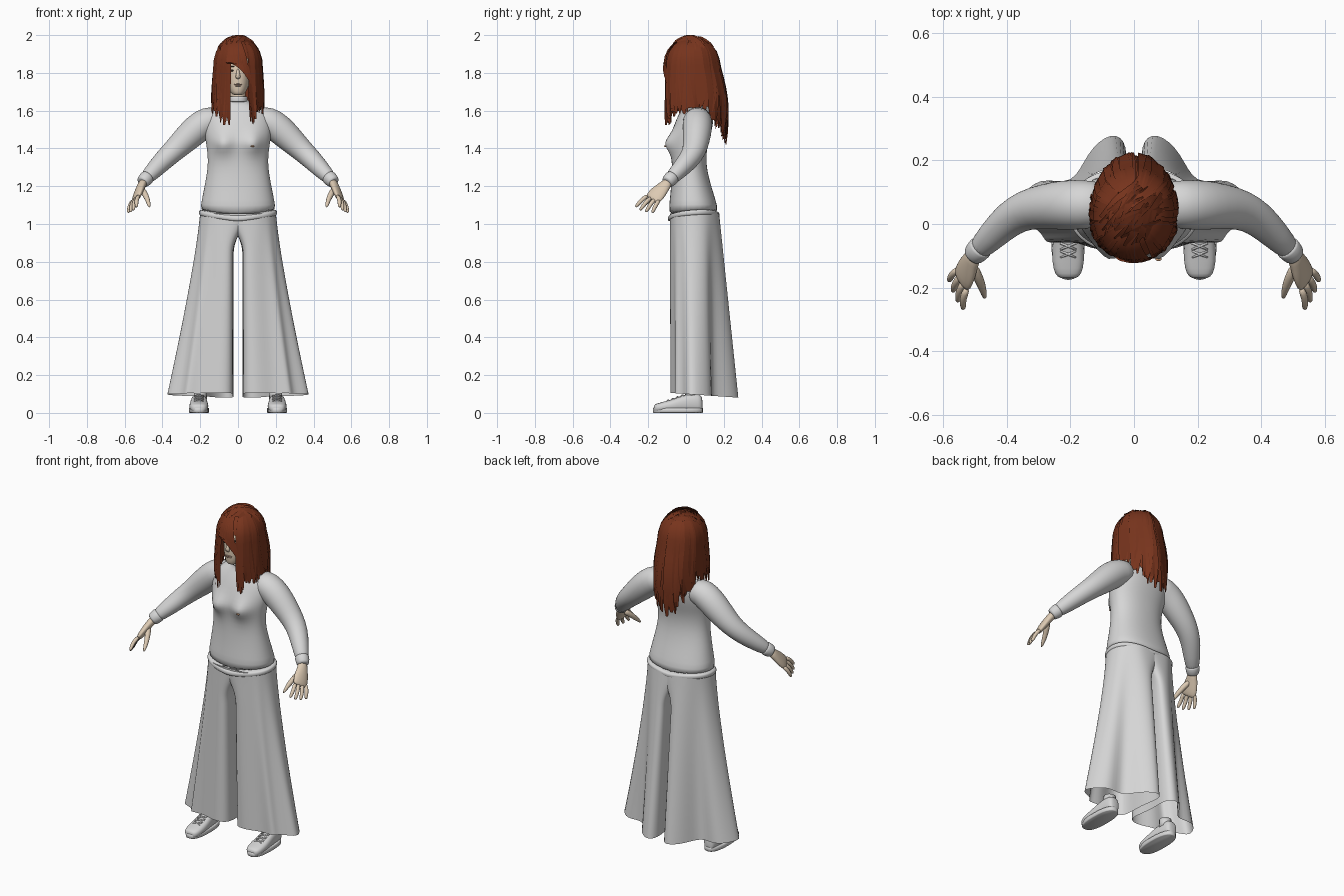
import bpy, bmesh, random
from math import sin, cos, pi, exp, radians
from mathutils import Vector

random.seed(4)
cube = bpy.data.objects.get("Cube")
if cube:
    bpy.data.objects.remove(cube)


def material(name, color):
    m = bpy.data.materials.new(name)
    m.use_nodes = True
    m.diffuse_color = (*color, 1)
    bsdf = m.node_tree.nodes["Principled BSDF"]
    bsdf.inputs["Base Color"].default_value = (*color, 1)
    bsdf.inputs["Roughness"].default_value = 0.7
    return m


CLOTH = material("pale grey cloth", (0.67, 0.67, 0.67))
SKIN = material("light skin", (0.72, 0.59, 0.45))
HAIR = material("auburn hair", (0.185, 0.034, 0.012))
LIPS = material("muted lips", (0.45, 0.3, 0.23))
DARK = material("dark eye", (0.06, 0.04, 0.03))
PEACH = material("peach patch", (0.75, 0.42, 0.24))


def finish(name, bm, mat, mirror=False, subdiv=0):
    bmesh.ops.recalc_face_normals(bm, faces=bm.faces[:])
    me = bpy.data.meshes.new(name)
    bm.to_mesh(me)
    bm.free()
    me.materials.append(mat)
    me.shade_smooth()
    ob = bpy.data.objects.new(name, me)
    bpy.context.collection.objects.link(ob)
    if mirror:
        ob.modifiers.new("Mirror", "MIRROR").use_mirror_merge = False
    if subdiv:
        sub = ob.modifiers.new("Subdivision", "SUBSURF")
        sub.levels = sub.render_levels = subdiv


def add_loft(bm, rings, caps=True):
    rows = [[bm.verts.new(p) for p in ring] for ring in rings]
    n = len(rows[0])
    for a, b in zip(rows, rows[1:]):
        for i in range(n):
            bm.faces.new((a[i], a[(i + 1) % n], b[(i + 1) % n], b[i]))
    if caps:
        bm.faces.new(rows[0])
        bm.faces.new(rows[-1])


def loft(name, rings, mat, caps=True, **kw):
    bm = bmesh.new()
    add_loft(bm, rings, caps)
    finish(name, bm, mat, **kw)


def spow(v, e):
    return (1 if v >= 0 else -1) * abs(v) ** e


def ring(z, hw, front, back, n=28, e=0.9, cx=0):
    mid, ry = (front + back) / 2, (back - front) / 2
    angles = [2 * pi * i / n for i in range(n)]
    return [Vector((cx + hw * spow(cos(t), e), mid + ry * spow(sin(t), e), z)) for t in angles]


def tube_rings(path, side=(0, 0, 1), n=12):
    """Path entries are (point, radius across, radius along side)."""
    pts = [Vector(p[0]) for p in path]
    out = []
    for i, (_, ru, rv) in enumerate(path):
        d = (pts[min(i + 1, len(pts) - 1)] - pts[max(i - 1, 0)]).normalized()
        u = d.cross(Vector(side)).normalized()
        v = u.cross(d)
        out.append([pts[i] + u * ru * cos(2 * pi * k / n) + v * rv * sin(2 * pi * k / n)
                    for k in range(n)])
    return out


def ellipsoid(bm, centre, size):
    made = bmesh.ops.create_uvsphere(bm, u_segments=16, v_segments=10, radius=1)["verts"]
    for v in made:
        v.co = Vector(centre) + Vector([a * b for a, b in zip(v.co, size)])


# Sweater body with bust, tilted hem and collar
def tilt(points):
    for p in points:
        p.z += 0.07 * (p.y - 0.04) + 0.12 * abs(p.x) - 0.008
    return points


body = [(1.04, .203, -.092, .175), (1.1, .198, -.09, .165), (1.16, .186, -.083, .147),
        (1.22, .174, -.078, .128), (1.3, .16, -.074, .109), (1.36, .161, -.076, .108),
        (1.4, .166, -.078, .113), (1.43, .17, -.08, .12), (1.46, .176, -.078, .128),
        (1.5, .18, -.07, .138), (1.56, .178, -.05, .148), (1.605, .15, -.025, .142),
        (1.63, .095, -.01, .118), (1.642, .056, -.008, .095), (1.68, .049, -.012, .085)]
torso = []
for row in body:
    r = ring(*row)
    for p in r:
        if p.y < 0:
            p.y -= 0.052 * exp(-((abs(p.x) - .078) / .045) ** 2 - ((p.z - 1.425) / .05) ** 2)
    torso.append(tilt(r) if row[0] < 1.05 else r)
loft("sweater_body", torso, CLOTH, subdiv=1)
loft("sweater_hem", [tilt(ring(z, .203 + o, -.092 - o, .174 + o)) for z, o in
                     ((1.028, -.012), (1.03, .003), (1.042, .006), (1.056, .004), (1.062, -.008))],
     CLOTH, subdiv=1)
loft("collar_fold", [ring(z, .046 + o, -.012 - o, .085 + o) for z, o in
                     ((1.645, 0), (1.648, .007), (1.66, .005), (1.672, .006), (1.678, 0))],
     CLOTH, subdiv=1)
bm = bmesh.new()
ellipsoid(bm, (.077, -.11, 1.412), (.01, .0065, .004))
finish("bust_patch", bm, PEACH)

# Sleeves and cuffs
sleeve = [((.08, .065, 1.56), .07, .062), ((.16, .06, 1.548), .079, .08),
          ((.22, .06, 1.503), .079, .08), ((.28, .055, 1.446), .072, .072),
          ((.34, .045, 1.389), .064, .061), ((.39, .018, 1.342), .057, .055),
          ((.44, -.03, 1.29), .048, .047), ((.505, -.098, 1.222), .034, .034)]
loft("sleeves", tube_rings(sleeve, n=20), CLOTH, mirror=True, subdiv=1)
cuff = [((.478, -.07, 1.25), .036, .036), ((.481, -.073, 1.247), .041, .041),
        ((.505, -.098, 1.222), .036, .036), ((.509, -.102, 1.218), .028, .028)]
loft("cuffs", tube_rings(cuff, n=20), CLOTH, mirror=True, subdiv=1)

# Hands: palm, four fingers and a thumb
across = Vector((-.38, -.86, .33)).normalized()
bm = bmesh.new()
palm = [((.495, -.088, 1.23), .024, .027), ((.512, -.112, 1.203), .022, .032),
        ((.526, -.145, 1.168), .021, .048), ((.539, -.174, 1.136), .017, .048),
        ((.543, -.183, 1.127), .009, .041)]
add_loft(bm, tube_rings(palm, across))
for i, reach in enumerate((1, 1.1, 1.08, .98)):
    f = i / 3
    base = Vector((.538, -.17, 1.14)) + across * (.036 - .07 * f)
    tip = Vector((.538, -.268, 1.09)).lerp(Vector((.583, -.18, 1.058)), f)
    tip = base + (tip - base) * reach
    knuckle = base.lerp(tip, .5) + Vector((.008, 0, .007))
    add_loft(bm, tube_rings([(base, .013, .013), (knuckle, .012, .012),
                             (base.lerp(tip, .9), .0105, .0105), (tip, .005, .005)], across, 8))
add_loft(bm, tube_rings([((.512, -.125, 1.19), .019, .019), ((.488, -.17, 1.152), .017, .017),
                         ((.475, -.205, 1.118), .0135, .0135), ((.468, -.237, 1.086), .006, .006)],
                        n=8))
finish("hands", bm, SKIN, mirror=True, subdiv=1)

# Flared trouser legs: hip outline blended into a hem with a fold behind the front panel
hip = [(-.08, -.088), (.08, -.087), (.13, -.07), (.16, -.05), (.18, -.028), (.197, 0),
       (.204, .05), (.19, .1), (.155, .138), (.11, .168), (.06, .178), (-.08, .172),
       (-.08, .1), (-.08, 0)]
hem = [(.024, -.075), (.11, -.09), (.2, -.045), (.285, -.07), (.285, -.015), (.385, .005),
       (.37, .07), (.3, .155), (.19, .115), (.15, .225), (.07, .295), (.014, .255),
       (.034, .12), (.026, .02)]
rings = []
for k in range(17):
    t = k / 16
    pts = []
    for i, (a, b) in enumerate(zip(hip, hem)):
        wx = min(1, t / .16) if i in (0, 11, 12, 13) else t ** 1.2
        pts.append(Vector((a[0] + (b[0] - a[0]) * wx, a[1] + (b[1] - a[1]) * t,
                           1.055 - (.955 + .07 * b[1]) * t)))
    rings.append(pts)
loft("trouser_legs", rings, CLOTH, caps=False, mirror=True, subdiv=2)

# Shoes: upper, sole, laces and ankle
upper = []
for y, hw, h in ((-.172, .024, .035), (-.16, .042, .045), (-.12, .052, .055), (-.06, .05, .072),
                 (-.01, .044, .095), (.05, .04, .1), (.078, .035, .093), (.088, .02, .07)):
    upper.append([Vector((.207 + hw * spow(cos(2 * pi * k / 16), .75), y,
                          h / 2 + .004 + h / 2 * spow(sin(2 * pi * k / 16), .75)))
                  for k in range(16)])
loft("shoe_uppers", upper, CLOTH, mirror=True, subdiv=1)
loft("shoe_soles", [ring(z, .053 + o, -.176 - o, .09 + o, 24, .8, .207) for z, o in
                    ((0, -.004), (.003, 0), (.024, 0), (.027, -.004))], CLOTH, mirror=True)
bm = bmesh.new()
for i in range(4):
    y, z = -.105 + .025 * i, .062 + .009 * i
    for s in (-1, 1):
        add_loft(bm, tube_rings([((.207 - s * .024, y, z - .004), .004, .004),
                                 ((.207, y + .01, z + .005), .004, .004),
                                 ((.207 + s * .024, y + .02, z + .002), .004, .004)], n=6))
finish("shoe_laces", bm, CLOTH, mirror=True)
loft("ankles", [ring(z, r, .03 - r, .03 + r, 16, 1, .2) for z, r in
                ((.07, .036), (.1, .034), (.12, .034))], CLOTH, mirror=True)

# Head, neck and face
skull = [(1.682, .022, -.078, -.03), (1.69, .036, -.088, .02), (1.715, .052, -.093, .06),
         (1.75, .063, -.094, .085), (1.8, .07, -.094, .11), (1.845, .07, -.091, .12),
         (1.885, .06, -.075, .11), (1.92, .045, -.04, .08), (1.935, .02, -.01, .05)]
loft("head", [ring(*row, e=.9) for row in skull], SKIN, subdiv=1)
loft("neck", [ring(z, .041, -.008, .08, 20, 1) for z in (1.62, 1.67, 1.74)], SKIN)
nose = [((0, -.088, 1.822), .007, .006), ((0, -.097, 1.8), .009, .008),
        ((0, -.103, 1.78), .015, .011), ((0, -.094, 1.768), .011, .006)]
loft("nose", tube_rings(nose, (0, 1, 0), 10), SKIN, subdiv=1)
bm = bmesh.new()
for z, w in ((1.739, .022), (1.732, .019)):
    ellipsoid(bm, (0, -.09, z), (w, .008, .004))
finish("lips", bm, LIPS)
bm = bmesh.new()
ellipsoid(bm, (.03, -.081, 1.812), (.013, .008, .005))
ellipsoid(bm, (.032, -.081, 1.834), (.018, .009, .0028))
finish("eyes_and_brows", bm, DARK, mirror=True)

# Hair: angle runs from the back of the head (0) to the face (pi)
HANG = [(0, 1.43), (28, 1.47), (50, 1.55), (75, 1.6), (125, 1.59), (145, 1.54), (157, 1.5)]


def hair_end(a):
    d = min(abs(a) * 180 / pi, 157)
    for (d0, z0), (d1, z1) in zip(HANG, HANG[1:]):
        if d <= d1:
            break
    return z0 + (z1 - z0) * (d - d0) / (d1 - d0)


def hair_point(a, s, lift=1.0, end=None):
    end = hair_end(a) if end is None else end
    rx, ry = .125 * lift, .143 * lift
    if s < .4:
        t = s / .4 * pi / 2
        return Vector((rx * sin(t) * sin(a), .03 + ry * sin(t) * cos(a),
                       1.85 + .135 * lift * cos(t)))
    f = (s - .4) / .6
    z = 1.85 + (end - 1.85) * f
    drape = 1 + .09 * sin(f * pi / 2)
    return Vector((rx * drape * sin(a),
                   .03 + ry * cos(a) + .045 * sin(f * 2.3) * max(cos(a), -.1), z))


def strip(bm, pairs):
    rows = [(bm.verts.new(p), bm.verts.new(q)) for p, q in pairs]
    for (a, b), (c, d) in zip(rows, rows[1:]):
        bm.faces.new((a, b, d, c))


bm = bmesh.new()
steps = [radians(d) for d in range(-160, 153, 8)]
for a, b in zip(steps, steps[1:]):
    strip(bm, [(hair_point(a, s / 14, .96, hair_end(a) + .05),
                hair_point(b, s / 14, .96, hair_end(b) + .05)) for s in range(15)])
for d in range(152, 200, 8):
    strip(bm, [(hair_point(radians(d), s * .05, .97), hair_point(radians(d + 8), s * .05, .97))
               for s in range(8)])
bmesh.ops.remove_doubles(bm, verts=bm.verts[:], dist=.0005)
finish("hair_base", bm, HAIR)

bm = bmesh.new()
for i in range(150):
    a = radians(random.uniform(-156, 150))
    drift = radians(random.uniform(-9, 9))
    width = radians(random.uniform(5, 11))
    lift, skew = random.uniform(.97, 1.05), random.uniform(-.03, .03)
    end = hair_end(a) + random.uniform(-.015, .05)
    pairs = []
    for k in range(13):
        s = .04 + .96 * k / 12
        w = width * (1 - .75 * s ** 5)
        # Locks beside the face lean outward, leaving it open
        c = max(radians(-163) + w, min(radians(155) - w, a + drift * s))
        pairs.append((hair_point(c - w, s, lift - skew * s, end),
                      hair_point(c + w, s, lift + skew * s, end)))
    strip(bm, pairs)
finish("hair_strands", bm, HAIR)

# Swept fringe, falling further on the left cheek
bm = bmesh.new()
for i in range(18):
    f = i / 17
    start, stop = radians(203 - 20 * f), radians(203 - 54 * f)
    drop = 1.86 - .2 * f ** 2
    pairs = []
    for k in range(11):
        s = .06 + .94 * k / 10
        c = start + (stop - start) * s
        w = radians(9) * (1 - .85 * s ** 4)
        lift = 1.0 + .04 * (i % 3) / 2
        pairs.append((hair_point(c - w, s * .75, lift, drop), hair_point(c + w, s * .75, lift, drop)))
    strip(bm, pairs)
finish("hair_fringe", bm, HAIR)

# Loose tousled locks lying across the crown
bm = bmesh.new()
for i in range(34):
    heading = random.uniform(.3, 1.3)
    along = Vector((cos(heading), sin(heading), 0))
    over = Vector((-along.y, along.x, 0))
    offset, wide = random.uniform(-.07, .07), random.uniform(.008, .018)
    reach, rise = random.uniform(.05, .09), random.uniform(1.03, 1.1)
    shift = random.uniform(-.03, .03)
    pairs = []
    for k in range(8):
        p = along * (shift + reach * (k / 3.5 - 1))
        edge = []
        for side in (-1, 1):
            q = p + over * (offset + side * wide * (1 - .7 * abs(k / 3.5 - 1)))
            drop = max(.06, 1 - (q.x / .13) ** 2 - (q.y / .145) ** 2) ** .5
            edge.append(Vector((q.x, q.y + .03, 1.85 + .136 * drop * rise + .004 * side)))
        pairs.append(edge)
    strip(bm, pairs)
finish("crown_locks", bm, HAIR)
